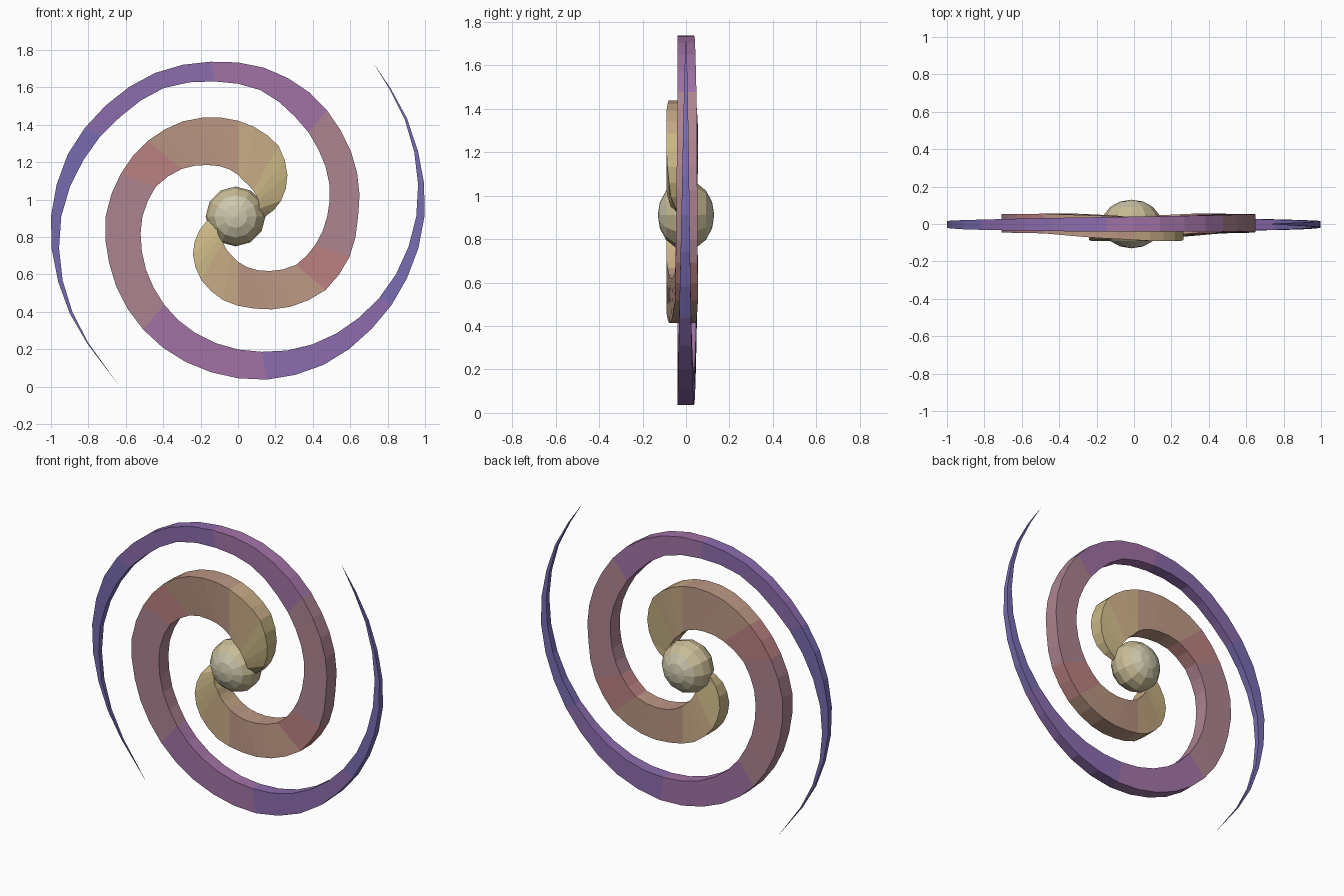
import bpy, bmesh
from math import sin, cos, radians
from mathutils import Matrix

if "Cube" in bpy.data.objects:
    bpy.data.objects.remove(bpy.data.objects["Cube"])

CZ = 0.91  # height of the spiral centre


def material(name, rgb):
    m = bpy.data.materials.new(name)
    m.diffuse_color = (*rgb, 1)
    m.use_nodes = True
    m.node_tree.nodes["Principled BSDF"].inputs["Base Color"].default_value = m.diffuse_color
    return m


def lerp(keys, t):
    """Piecewise-linear lookup in [(t, value...), ...]."""
    for a, b in zip(keys, keys[1:]):
        if t <= b[0]:
            f = (t - a[0]) / (b[0] - a[0])
            return [p + (q - p) * f for p, q in zip(a[1:], b[1:])]
    return list(keys[-1][1:])


# colour bands from the core outwards
bands = [material("band_%d" % i, c) for i, c in enumerate([
    (0.60, 0.48, 0.24), (0.58, 0.41, 0.24), (0.50, 0.31, 0.23), (0.50, 0.22, 0.22),
    (0.42, 0.23, 0.28), (0.36, 0.17, 0.38), (0.26, 0.15, 0.42), (0.19, 0.15, 0.44)])]
band_ends = [55, 90, 135, 160, 230, 275, 330, 999]

# front and back depth along the sweep angle
depth = [(0, -0.03, 0.0), (20, -0.07, 0.0), (45, -0.09, 0.01), (80, -0.09, 0.03),
         (110, -0.075, 0.045), (140, -0.05, 0.055), (220, -0.04, 0.05),
         (290, -0.04, 0.035), (335, -0.03, 0.022), (380, -0.014, 0.012), (416, 0, 0)]


def spiral_arm(name, start, tip, outer, inner):
    """Rectangular-section arm; radii are given every 20 degrees, then at the tip."""
    angles = [20 * i for i in range(len(outer) - 1)] + [tip]
    radii = list(zip(angles, outer, inner))
    steps = list(range(0, angles[-2] + 1, 10))
    bm = bmesh.new()
    rings = []
    for a in steps:
        ro, ri = lerp(radii, a)
        f, b = lerp(depth, a)
        t = radians(start + a)
        rings.append([bm.verts.new((r * cos(t), y, CZ + r * sin(t)))
                      for r, y in ((ro, f), (ro, b), (ri, b), (ri, f))])
    t = radians(start + tip)
    point = bm.verts.new((outer[-1] * cos(t), 0, CZ + outer[-1] * sin(t)))
    bm.faces.new(rings[0])
    for a, p, q in zip(steps, rings, rings[1:]):
        band = next(i for i, e in enumerate(band_ends) if a < e)
        for k in range(4):
            j = (k + 1) % 4
            bm.faces.new((p[k], p[j], q[j], q[k])).material_index = band
    for k in range(4):
        bm.faces.new((rings[-1][k], rings[-1][(k + 1) % 4], point)).material_index = 7
    bmesh.ops.recalc_face_normals(bm, faces=bm.faces)
    me = bpy.data.meshes.new(name)
    bm.to_mesh(me)
    bm.free()
    for m in bands:
        me.materials.append(m)
    bpy.context.collection.objects.link(bpy.data.objects.new(name, me))


# two trailing arms, nearly opposite each other
spiral_arm("spiral_arm_upper", 0, 409,
           [.145, .245, .345, .435, .487, .537, .587, .629, .667, .708, .733,
            .77, .808, .845, .886, .916, .934, .962, .997, 1.024, 1.065, 1.096],
           [.11, .12, .14, .16, .19, .255, .317, .394, .467, .511, .547,
            .59, .64, .688, .735, .791, .844, .90, .953, 1.003, 1.058, 1.096])
spiral_arm("spiral_arm_lower", 180, 415,
           [.13, .22, .315, .393, .455, .50, .558, .612, .634, .642, .678,
            .716, .765, .807, .84, .886, .923, .969, 1.0, 1.023, 1.054, 1.107],
           [.10, .12, .14, .16, .21, .275, .337, .404, .441, .477, .519,
            .56, .613, .686, .733, .793, .825, .88, .945, .998, 1.047, 1.107])

# flattened core with its poles facing front and back
bm = bmesh.new()
bmesh.ops.create_uvsphere(bm, u_segments=12, v_segments=8, radius=1)
for f in bm.faces:
    f.material_index = int(abs(f.calc_center_median().z) < 0.65)
bm.transform(Matrix.Translation((-0.013, 0, CZ)) @ Matrix.Diagonal((0.16, 0.13, 0.16, 1))
             @ Matrix.Rotation(radians(90), 4, 'X'))
me = bpy.data.meshes.new("core")
bm.to_mesh(me)
bm.free()
me.materials.append(material("core_pale", (0.62, 0.58, 0.42)))
me.materials.append(material("core_gold", (0.58, 0.50, 0.30)))
bpy.context.collection.objects.link(bpy.data.objects.new("core", me))
